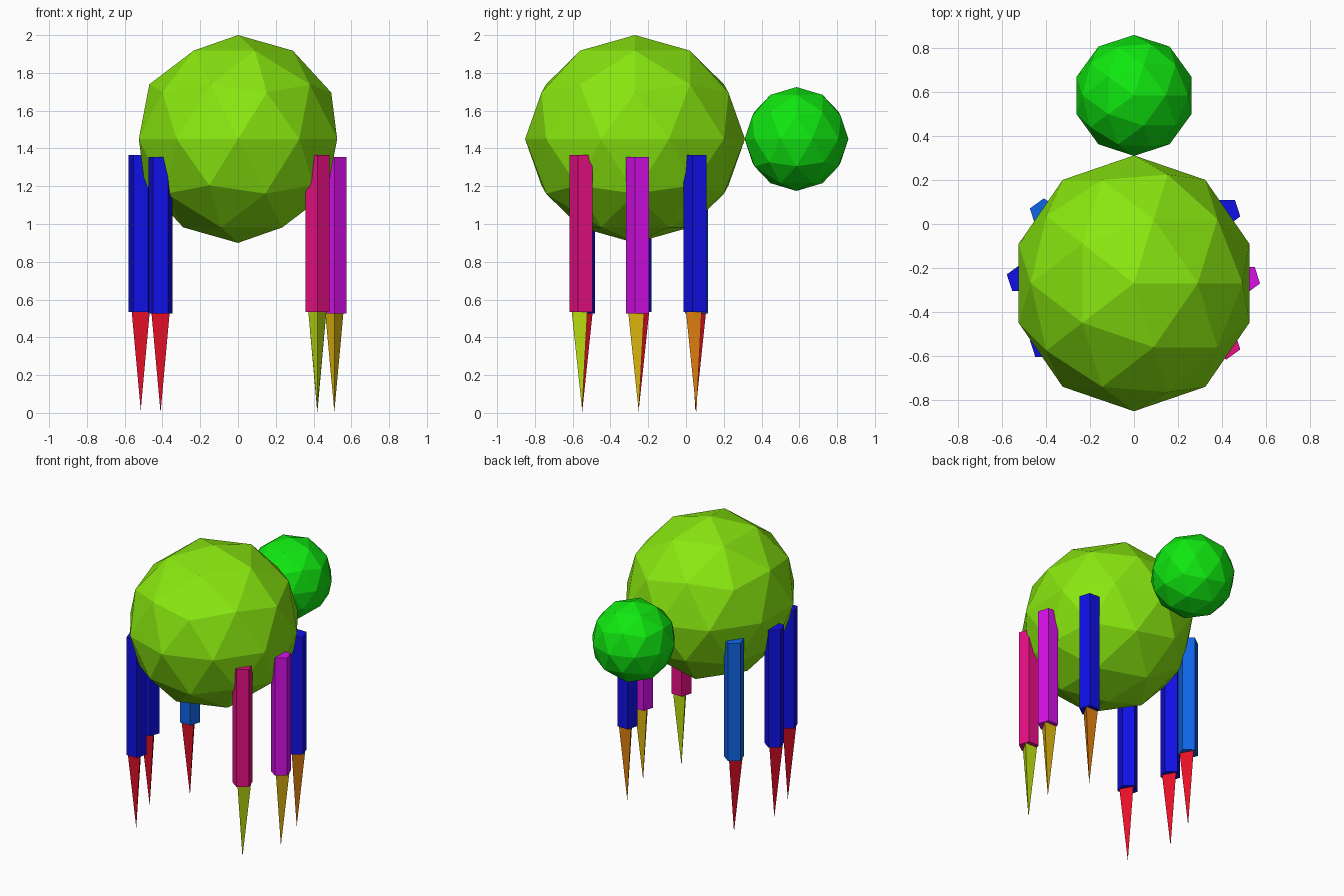
import bpy
from math import pi

cube = bpy.data.objects.get("Cube")
if cube:
    bpy.data.objects.remove(cube, do_unlink=True)


def material(name, r, g, b):
    m = bpy.data.materials.new(name)
    m.use_nodes = True
    m.diffuse_color = (r, g, b, 1)
    m.node_tree.nodes["Principled BSDF"].inputs["Base Color"].default_value = (r, g, b, 1)
    return m


lime = material("lime", 0.25, 0.8, 0.005)
green = material("green", 0.005, 0.8, 0.005)
blue = material("blue", 0.005, 0.005, 0.8)
sky = material("sky_blue", 0.005, 0.13, 0.8)
pink = material("pink", 0.8, 0.005, 0.23)
magenta = material("magenta", 0.67, 0.005, 0.8)
red = material("red", 0.8, 0.005, 0.02)
olive = material("yellow_green", 0.55, 0.8, 0.005)
gold = material("gold", 0.8, 0.51, 0.005)
orange = material("orange", 0.8, 0.23, 0.005)


def finish(name, mat):
    obj = bpy.context.object
    obj.name = name
    obj.data.materials.append(mat)
    return obj


def ball(name, location, scale, mat):
    bpy.ops.mesh.primitive_ico_sphere_add(subdivisions=2, radius=1, location=location)
    finish(name, mat).scale = scale


def leg(name, x, y, top, leg_mat, foot_mat, tip):
    """Five-sided leg on a three-sided spike; the left side is turned half round."""
    turn = (0, 0, pi if x > 0 else 0)
    height, spike = 0.83, 0.515
    bottom = top - height
    bpy.ops.mesh.primitive_cylinder_add(
        vertices=5, radius=0.067, depth=height,
        location=(x, y, top - height / 2), rotation=turn)
    finish(name + "_leg", leg_mat)
    spike = bottom - tip
    bpy.ops.mesh.primitive_cone_add(
        vertices=3, radius1=0, radius2=0.055, depth=spike,
        location=(x, y, tip + spike / 2), rotation=turn)
    finish(name + "_foot", foot_mat)


# Body and head
ball("body", (0, -0.27, 1.45), (0.552, 0.582, 0.55), lime)
ball("head", (0, 0.585, 1.45), (0.275, 0.275, 0.275), green)

# Legs with pointed feet
leg("front_left", 0.42, -0.55, 1.365, pink, olive, 0.015)
leg("middle_left", 0.51, -0.25, 1.355, magenta, gold, 0.005)
leg("back_left", 0.42, 0.055, 1.365, blue, orange, 0.0)
leg("front_right", -0.41, -0.55, 1.355, blue, red, 0.0)
leg("middle_right", -0.515, -0.25, 1.365, blue, red, 0.015)
leg("back_right", -0.41, 0.05, 1.355, sky, red, 0.0)
